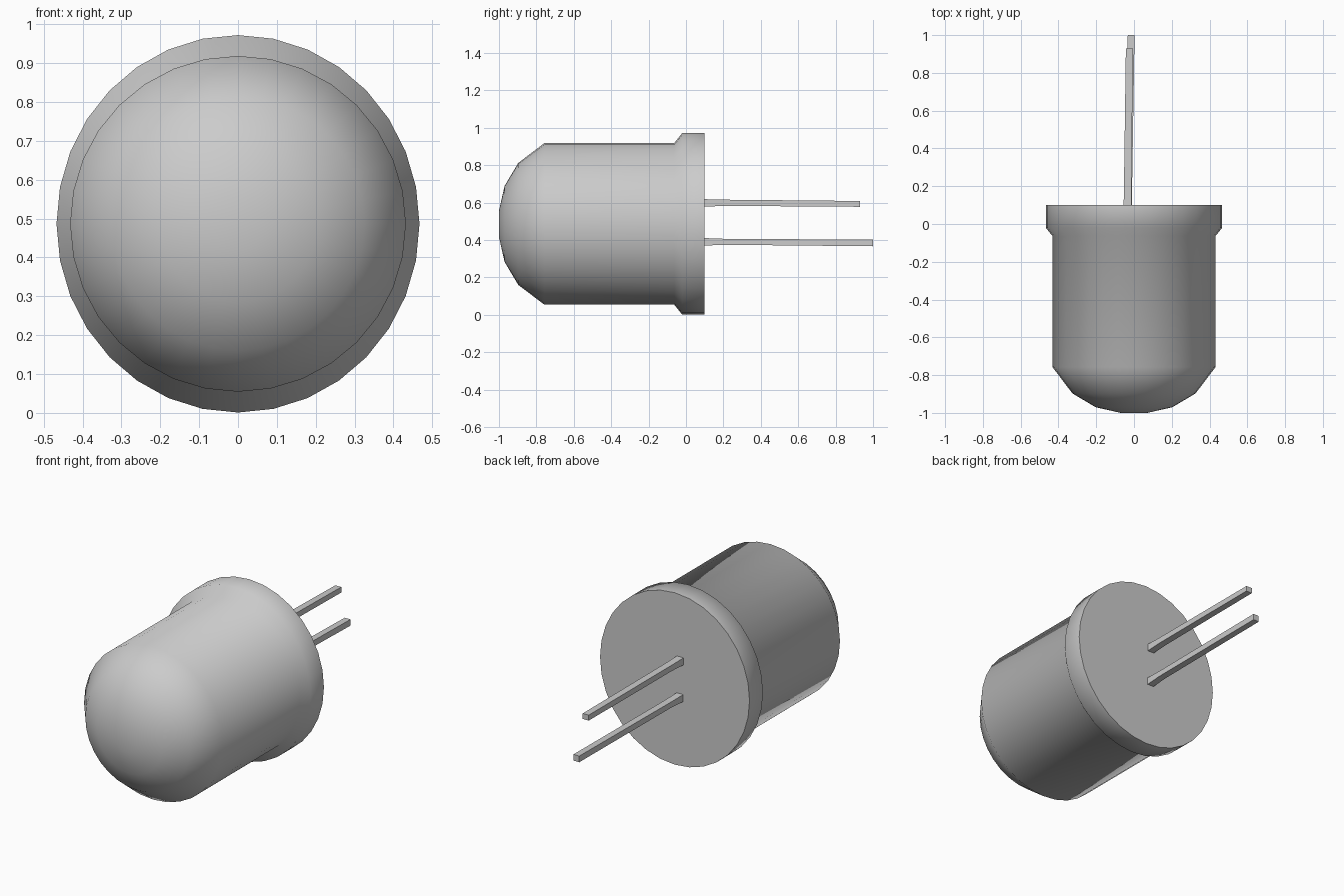
import bpy, bmesh, math

if "Cube" in bpy.data.objects:
    bpy.data.objects.remove(bpy.data.objects["Cube"])

SIDES = 32
CZ = 0.4865


def loft(name, rings, smooth_angle=None):
    """Skin closed rings of points and cap both ends."""
    bm = bmesh.new()
    loops = [[bm.verts.new(p) for p in ring] for ring in rings]
    n = len(loops[0])
    for a, b in zip(loops, loops[1:]):
        for i in range(n):
            j = (i + 1) % n
            bm.faces.new((a[i], a[j], b[j], b[i]))
    bm.faces.new(loops[0])
    bm.faces.new(loops[-1])
    bmesh.ops.recalc_face_normals(bm, faces=bm.faces)
    mesh = bpy.data.meshes.new(name)
    bm.to_mesh(mesh)
    bm.free()
    obj = bpy.data.objects.new(name, mesh)
    bpy.context.collection.objects.link(obj)
    if smooth_angle:
        bpy.ops.object.select_all(action='DESELECT')
        obj.select_set(True)
        bpy.context.view_layer.objects.active = obj
        bpy.ops.object.shade_smooth_by_angle(angle=math.radians(smooth_angle))
    return obj


def ellipse(y, rx, rz):
    return [(rx * math.sin(2 * math.pi * i / SIDES), y,
             CZ + rz * math.cos(2 * math.pi * i / SIDES)) for i in range(SIDES)]


def rect(y, x0, x1, z0, z1):
    return [(x0, y, z0), (x1, y, z0), (x1, y, z1), (x0, y, z1)]


# Domed lens body with a slightly oval rim: y, x radius, z radius
profile = [(-1.0, .07, .07), (-.97, .203, .203), (-.897, .326, .326),
           (-.757, .432, .432), (-.063, .432, .432),
           (-.02, .467, .4855), (.1, .467, .4855)]
loft("lens_body", [ellipse(*p) for p in profile], 60)

# Two square leads of unequal length, slightly tapered near the base
loft("upper_lead", [rect(.09, -.055, -.013, .578, .619),
                    rect(.2, -.053, -.013, .583, .616),
                    rect(.93, -.043, -.006, .578, .609)])
loft("lower_lead", [rect(.09, -.053, -.012, .370, .411),
                    rect(.2, -.049, -.010, .375, .407),
                    rect(1.0, -.033, .003, .367, .402)])
